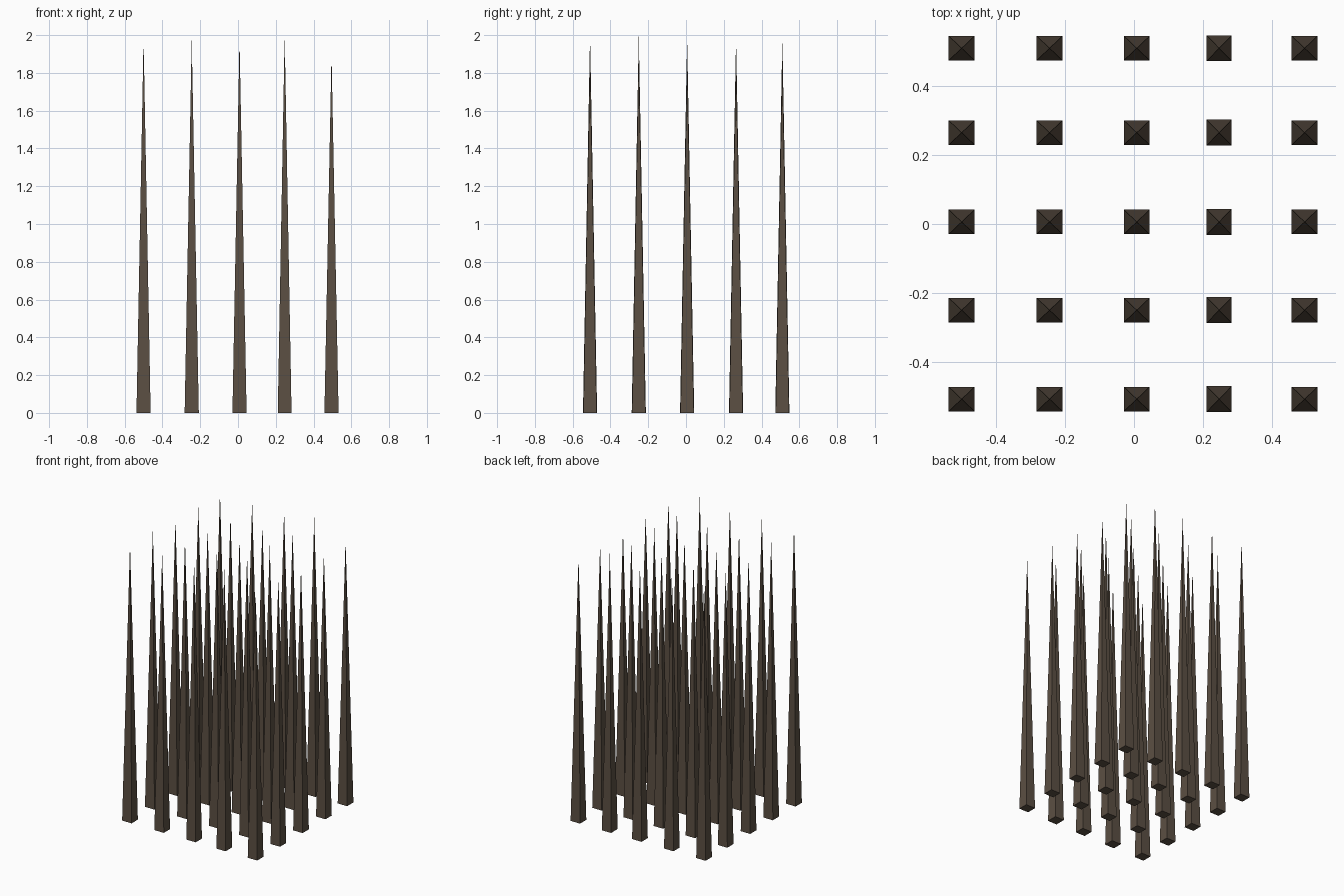
import bpy, bmesh

if "Cube" in bpy.data.objects:
    bpy.data.objects.remove(bpy.data.objects["Cube"])

# Dark brown wood
mat = bpy.data.materials.new("dark_wood")
mat.diffuse_color = (0.105, 0.078, 0.056, 1)
mat.use_nodes = True
mat.node_tree.nodes["Principled BSDF"].inputs["Base Color"].default_value = mat.diffuse_color

# columns: x, width in x, width in y, height;  rows: y, height offset
COLS = [(-0.50, 0.075, 0.071, 1.98), (-0.245, 0.075, 0.071, 1.98),
        (0.008, 0.075, 0.071, 1.98), (0.247, 0.073, 0.075, 2.0),
        (0.495, 0.075, 0.071, 1.90)]
ROWS = [(-0.508, 0), (-0.25, 0), (0.006, -0.02), (0.265, -0.02), (0.51, -0.02)]


def spike(name, x, y, wx, wy, h):
    """Square-based sharp stake standing on the floor."""
    bm = bmesh.new()
    base = [bm.verts.new((x + sx * wx / 2, y + sy * wy / 2, 0))
            for sx, sy in ((-1, -1), (1, -1), (1, 1), (-1, 1))]
    tip = bm.verts.new((x, y, h))
    bm.faces.new(base[::-1])
    for i in range(4):
        bm.faces.new((base[i], base[(i + 1) % 4], tip))
    me = bpy.data.meshes.new(name)
    bm.to_mesh(me)
    bm.free()
    me.materials.append(mat)
    bpy.context.collection.objects.link(bpy.data.objects.new(name, me))


# Grid of five by five spikes
for c, (x, wx, wy, h) in enumerate(COLS):
    for r, (y, dh) in enumerate(ROWS):
        spike(f"spike_{c}_{r}", x, y, wx, wy, h + dh)
